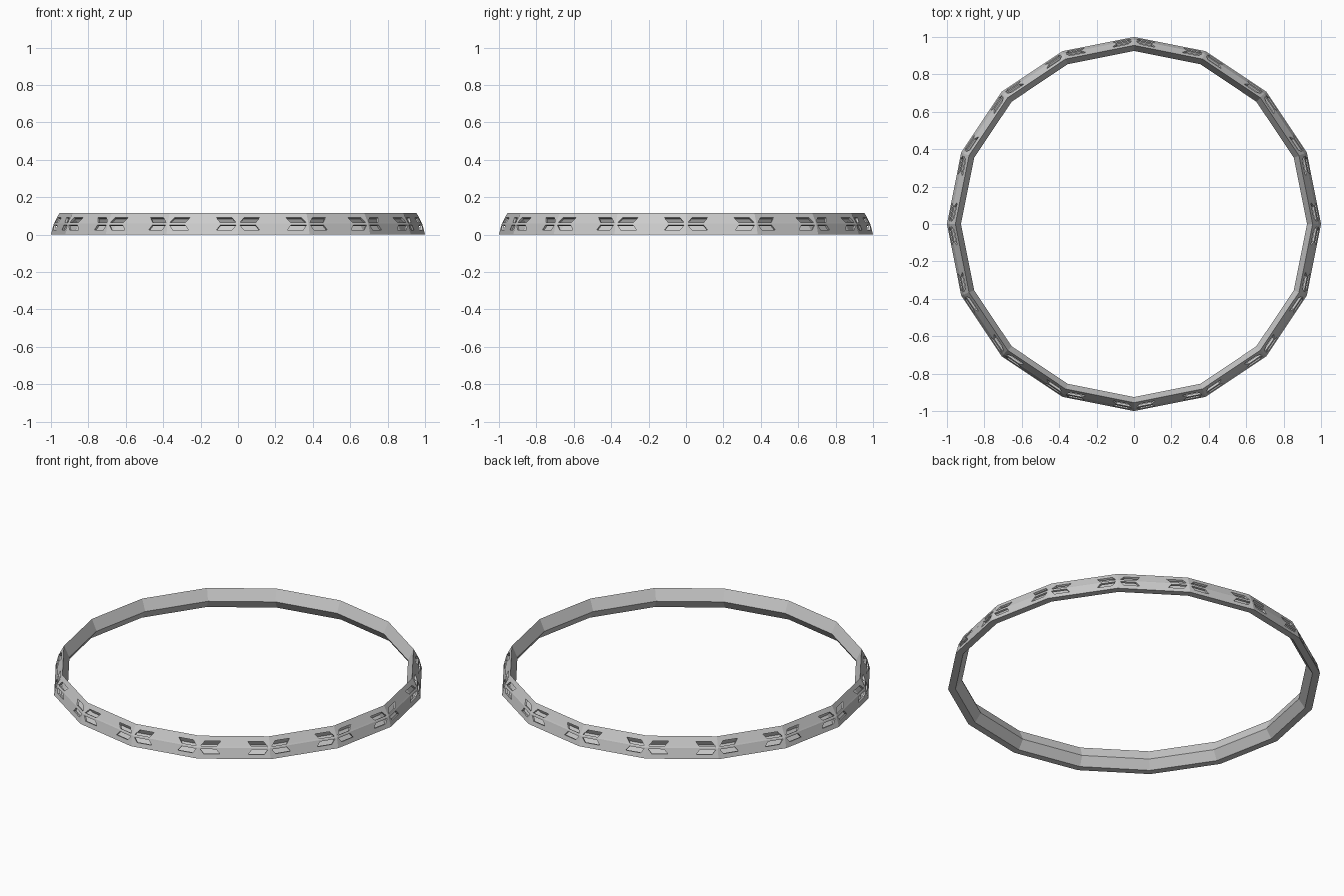
import bpy, bmesh, math
from mathutils import Vector

if "Cube" in bpy.data.objects:
    bpy.data.objects.remove(bpy.data.objects["Cube"], do_unlink=True)

SIDES = 16
WALL = 0.012

# Closed cross-section: radius, height, near and far ends of the slots
NEAR, FAR = (0.012, 0.097), (0.032, 0.117)
PROFILE = [
    (1.0, 0.0, FAR),
    (0.9935, 0.025, FAR),
    (0.987, 0.05, NEAR),
    (0.985, 0.058, NEAR),      # outer crease
    (0.981, 0.065, NEAR),
    (0.968, 0.09, FAR),
    (0.955, 0.115, FAR),       # top ridge
    (0.925, 0.05, FAR),        # inner crease
    (0.96, 0.0, FAR),          # undercut meets the base
]
SLOT_ROWS = (1, 4)
SLOT_COLUMNS = (1, 3)


def make_material(name, value):
    mat = bpy.data.materials.new(name)
    mat.use_nodes = True
    color = (value, value, value, 1)
    mat.diffuse_color = color
    mat.node_tree.nodes["Principled BSDF"].inputs["Base Color"].default_value = color
    return mat


def corner(i, radius, z):
    a = math.tau * i / SIDES
    return Vector((radius * math.cos(a), radius * math.sin(a), z))


def row_points(i, radius, z, ends):
    """Points along one straight side, at the slot ends measured from each corner."""
    a, b = corner(i, radius, z), corner(i + 1, radius, z)
    length = (b - a).length
    near, far = ends
    stops = (0, near, far, length - far, length - near, length)
    return [a.lerp(b, s / length) for s in stops]


# Hollow ring with slanted slots either side of every corner
bm = bmesh.new()
slots = []
for i in range(SIDES):
    grid = [[bm.verts.new(p) for p in row_points(i, *row)] for row in PROFILE]
    for r, low in enumerate(grid):
        high = grid[(r + 1) % len(grid)]
        for c in range(len(low) - 1):
            face = bm.faces.new((low[c], low[c + 1], high[c + 1], high[c]))
            if r in SLOT_ROWS and c in SLOT_COLUMNS:
                slots.append(face)
bmesh.ops.remove_doubles(bm, verts=bm.verts[:], dist=0.0005)
bm.normal_update()

# Sink the slots to give the wall thickness, then open them
bmesh.ops.inset_individual(bm, faces=slots, thickness=0, depth=-WALL)
bmesh.ops.delete(bm, geom=slots, context='FACES')

mesh = bpy.data.meshes.new("slotted_ring")
bm.to_mesh(mesh)
bm.free()
mesh.materials.append(make_material("light_grey", 0.6))
ring = bpy.data.objects.new("slotted_ring", mesh)
bpy.context.collection.objects.link(ring)
